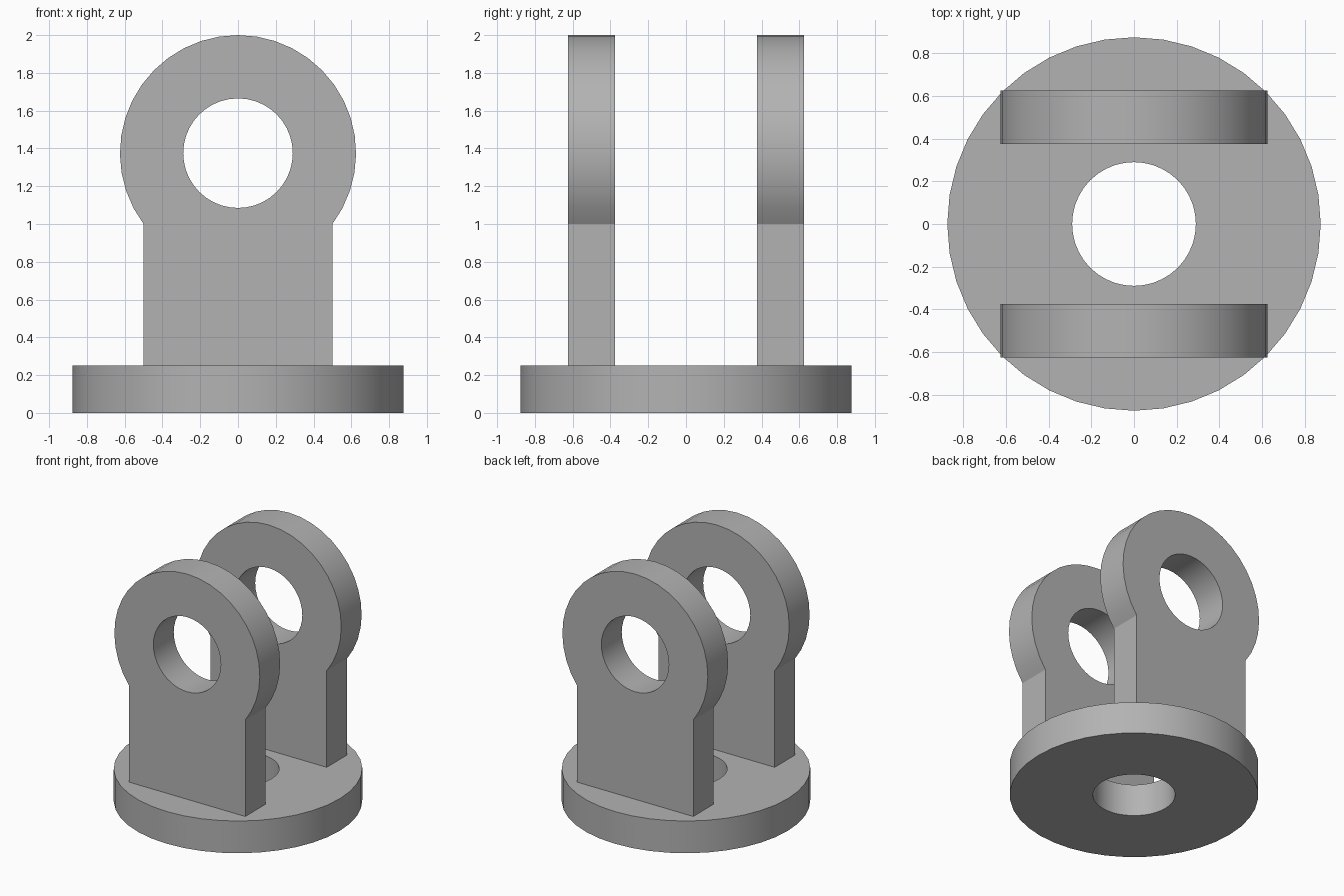
import bpy
import bmesh
from math import sin, cos, pi, atan2, radians
from mathutils import Matrix, Vector

cube = bpy.data.objects.get("Cube")
if cube:
    bpy.data.objects.remove(cube, do_unlink=True)

GREY = (0.45, 0.45, 0.45, 1.0)
metal = bpy.data.materials.new("plain grey")
metal.use_nodes = True
metal.diffuse_color = GREY
metal.node_tree.nodes["Principled BSDF"].inputs["Base Color"].default_value = GREY

THICK = 0.25
HOLE_R = 0.29
EYE_Z = 1.375
EYE_R = 0.625
HALF_W = 0.5


def arc(radius, start, end, steps, cy=0.0):
    """Points along an arc, without the end point."""
    angles = [start + (end - start) * i / steps for i in range(steps)]
    return [(radius * cos(a), cy + radius * sin(a)) for a in angles]


def plate(name, loops, matrix):
    """Extrude an outline with holes upward by the plate thickness."""
    bm = bmesh.new()
    for loop in loops:
        verts = [bm.verts.new((x, y, 0)) for x, y in loop]
        for a, b in zip(verts, verts[1:] + verts[:1]):
            bm.edges.new((a, b))
    bmesh.ops.triangle_fill(bm, edges=bm.edges[:], use_beauty=True)
    top = bmesh.ops.extrude_face_region(bm, geom=bm.faces[:], use_keep_orig=True)
    moved = [v for v in top["geom"] if isinstance(v, bmesh.types.BMVert)]
    bmesh.ops.translate(bm, verts=moved, vec=Vector((0, 0, THICK)))
    bmesh.ops.transform(bm, matrix=matrix, verts=bm.verts[:])
    bmesh.ops.recalc_face_normals(bm, faces=bm.faces[:])
    mesh = bpy.data.meshes.new(name)
    bm.to_mesh(mesh)
    bm.free()
    mesh.materials.append(metal)
    obj = bpy.data.objects.new(name, mesh)
    bpy.context.collection.objects.link(obj)
    bpy.ops.object.select_all(action="DESELECT")
    obj.select_set(True)
    bpy.context.view_layer.objects.active = obj
    bpy.ops.object.shade_smooth_by_angle(angle=radians(25))
    return obj


# Round base with a centre hole
plate("base_disc",
      [arc(0.875, 0, 2 * pi, 40), arc(HOLE_R, 0, 2 * pi, 40)],
      Matrix.Identity(4))

# Upright lugs: straight shank widening into a round eye
shoulder = atan2(1.0 - EYE_Z, HALF_W)
outline = arc(EYE_R, shoulder, pi - shoulder, 28, EYE_Z)
outline += [(-HALF_W, 1.0), (-HALF_W, THICK), (HALF_W, THICK)]
eye_hole = arc(HOLE_R, 0, 2 * pi, 40, EYE_Z)
stand_up = Matrix.Rotation(pi / 2, 4, "X")
for name, back_y in (("front_lug", -0.375), ("back_lug", 0.625)):
    plate(name, [outline, eye_hole], Matrix.Translation((0, back_y, 0)) @ stand_up)
